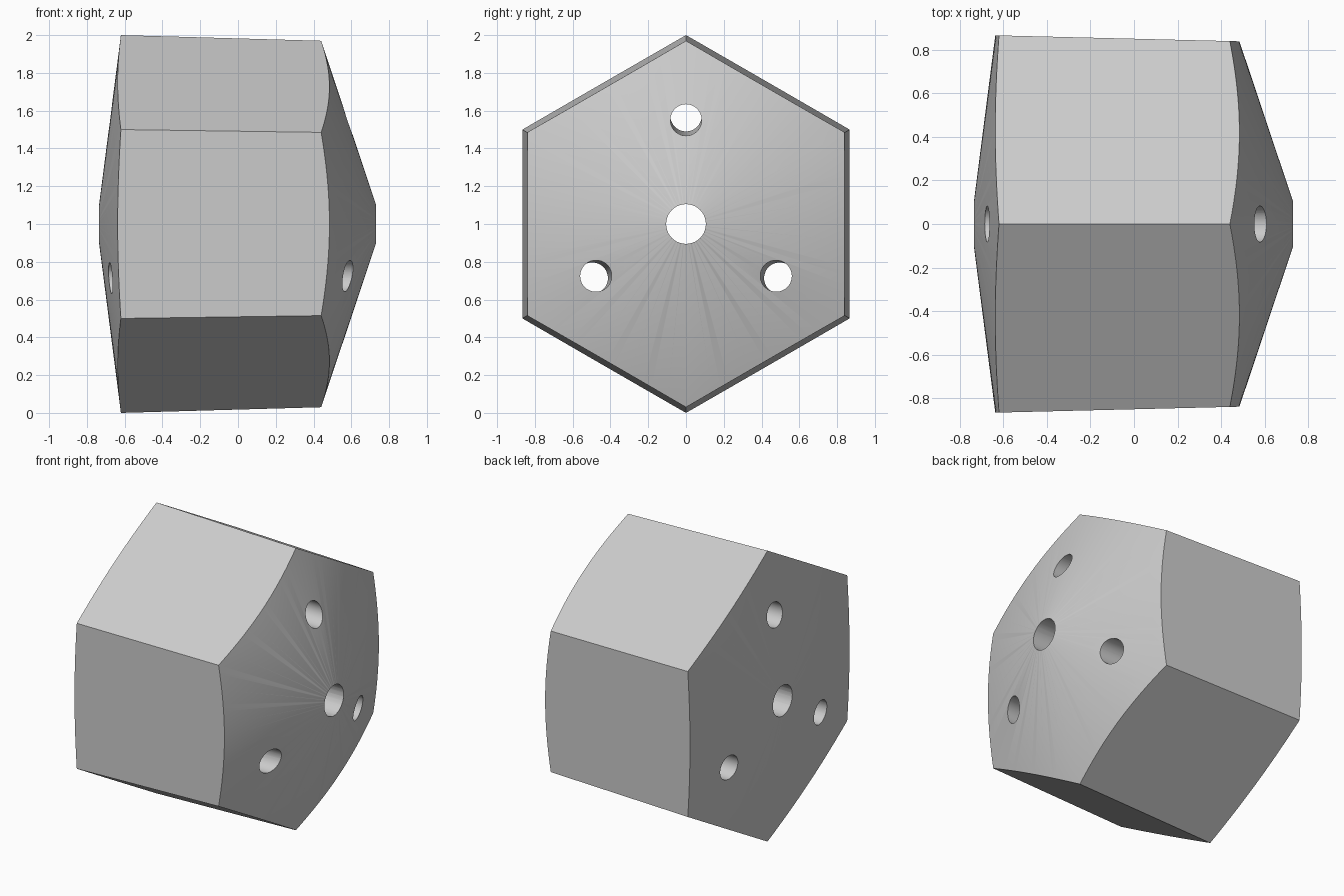
import bpy
import math
from mathutils import Vector

cube = bpy.data.objects.get("Cube")
if cube:
    bpy.data.objects.remove(cube, do_unlink=True)

CENTRE = Vector((0, 0, 1))


def material(name, colour):
    mat = bpy.data.materials.new(name)
    mat.use_nodes = True
    mat.diffuse_color = colour
    mat.node_tree.nodes["Principled BSDF"].inputs["Base Color"].default_value = colour
    return mat


def lathe(name, profile, sides):
    """Closed solid from (x, radius) pairs, turned about the x axis."""
    verts, faces = [], []
    for x, r in profile:
        for i in range(sides):
            a = math.tau * i / sides
            verts.append((x, r * math.sin(a), r * math.cos(a)))
    for ring in range(len(profile) - 1):
        for i in range(sides):
            a, b = ring * sides + i, ring * sides + (i + 1) % sides
            faces.append((a, a + sides, b + sides, b))
    last = (len(profile) - 1) * sides
    faces.append(tuple(range(sides)))
    faces.append(tuple(reversed(range(last, last + sides))))
    mesh = bpy.data.meshes.new(name)
    mesh.from_pydata(verts, [], faces)
    mesh.validate()
    obj = bpy.data.objects.new(name, mesh)
    obj.location = CENTRE
    bpy.context.collection.objects.link(obj)
    # Make sure the shell faces outward for the boolean
    bpy.context.view_layer.objects.active = obj
    obj.select_set(True)
    bpy.ops.object.mode_set(mode='EDIT')
    bpy.ops.mesh.select_all(action='SELECT')
    bpy.ops.mesh.normals_make_consistent(inside=False)
    bpy.ops.object.mode_set(mode='OBJECT')
    obj.select_set(False)
    return obj


def cut(target, cutter, operation):
    mod = target.modifiers.new(operation.title(), 'BOOLEAN')
    mod.operation = operation
    mod.solver = 'EXACT'
    mod.object = cutter
    bpy.context.view_layer.update()
    bpy.context.view_layer.objects.active = target
    bpy.ops.object.modifier_apply(modifier=mod.name)
    bpy.data.objects.remove(cutter, do_unlink=True)


# Slightly tapered hexagonal block
def corner_radius(x):
    return 1.0 - 0.0283 * (x + 0.62)


body = lathe("hexagonal_body", [(x, corner_radius(x)) for x in (-0.9, 0.9)], 6)

# Conical ends: shallow on one side, steep on the other
BORE, WIDE = 0.105, 1.3
cones = lathe("end_cones", [
    (-0.735, BORE),
    (-0.735 + 0.1285 * (WIDE - BORE), WIDE),
    (0.73 - 0.335 * (WIDE - BORE), WIDE),
    (0.73, BORE)], 120)
cut(body, cones, 'INTERSECT')

# Central bore
cut(body, lathe("bore_cutter", [(-1, BORE), (1, BORE)], 48), 'DIFFERENCE')

# Three outer holes, leaning outward with the taper
for k in range(3):
    angle = math.tau * k / 3
    out = Vector((0, math.sin(angle), math.cos(angle)))
    hole = lathe("hole_cutter", [(-1, 0.083), (1, 0.083)], 48)
    axis = Vector((1, 0, 0)) - out * 0.018
    hole.rotation_mode = 'QUATERNION'
    hole.rotation_quaternion = Vector((1, 0, 0)).rotation_difference(axis)
    hole.location = CENTRE + out * 0.561
    cut(body, hole, 'DIFFERENCE')

# Finish: one grey, crisp hexagon edges, smooth cones and bores
body.data.materials.clear()
body.data.materials.append(material("light grey", (0.6, 0.6, 0.6, 1)))
for poly in body.data.polygons:
    poly.material_index = 0
bpy.ops.object.select_all(action='DESELECT')
body.select_set(True)
bpy.context.view_layer.objects.active = body
bpy.ops.object.shade_smooth_by_angle(angle=math.radians(30))
